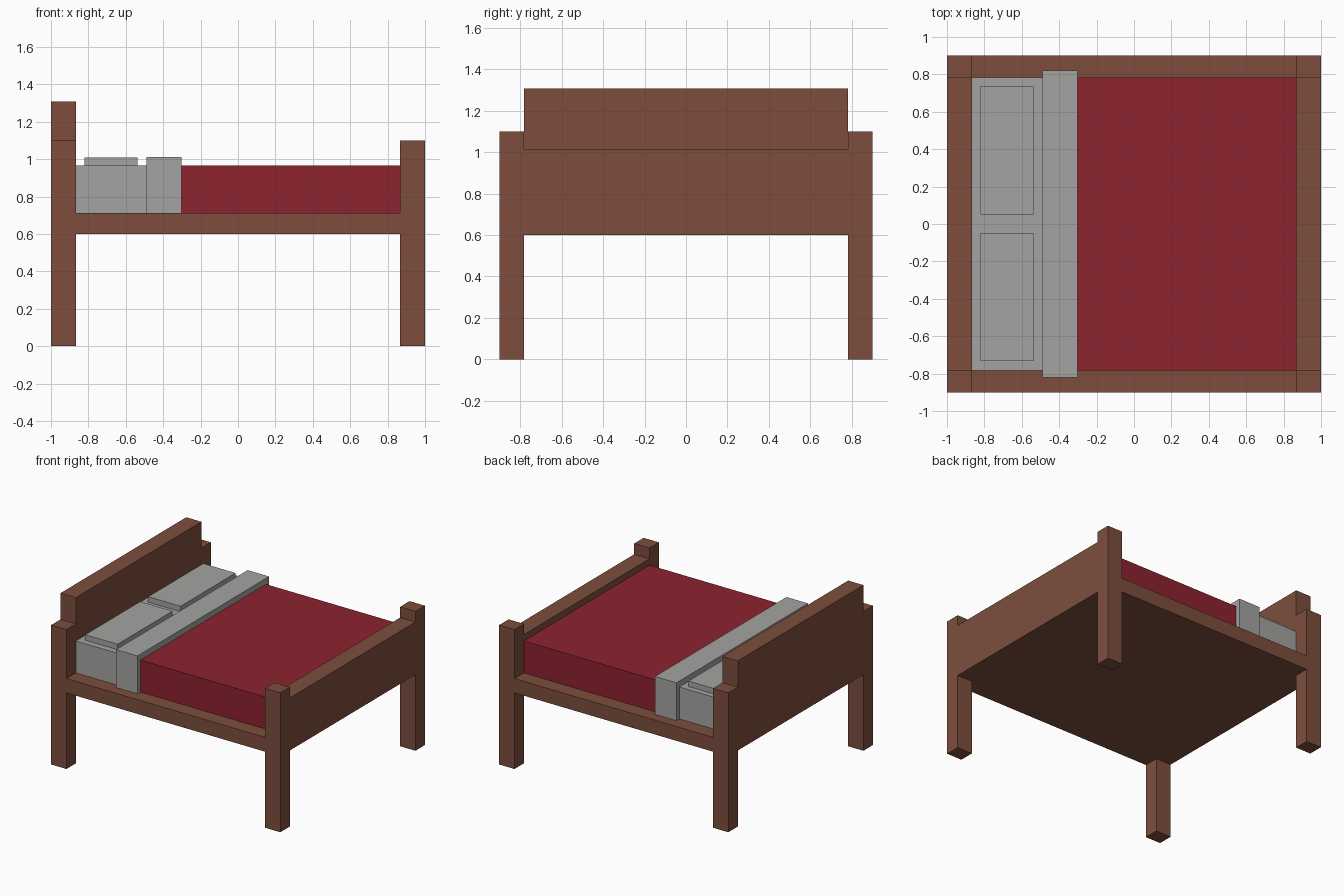
import bpy
import bmesh

if "Cube" in bpy.data.objects:
    bpy.data.objects.remove(bpy.data.objects["Cube"])


def material(name, rgb):
    m = bpy.data.materials.new(name)
    m.diffuse_color = (*rgb, 1)
    m.use_nodes = True
    m.node_tree.nodes["Principled BSDF"].inputs["Base Color"].default_value = m.diffuse_color
    return m


wood = material("brown wood", (0.205, 0.076, 0.047))
red = material("dark red", (0.262, 0.016, 0.028))
grey = material("grey linen", (0.37, 0.37, 0.36))


def box(name, x, y, z, mat):
    """Box from (min, max) ranges on each axis."""
    bm = bmesh.new()
    bmesh.ops.create_cube(bm, size=1)
    for v in bm.verts:
        v.co = [r[0] if c < 0 else r[1] for c, r in zip(v.co, (x, y, z))]
    me = bpy.data.meshes.new(name)
    bm.to_mesh(me)
    bm.free()
    me.materials.append(mat)
    ob = bpy.data.objects.new(name, me)
    bpy.context.collection.objects.link(ob)
    return ob


XI, YI = 0.867, 0.783    # inner faces of the posts
BASE, DECK = 0.60, 0.713  # frame underside and top

# Corner posts
for xn, x in (("head", (-1, -XI)), ("foot", (XI, 1))):
    for yn, y in (("front", (-0.9, -YI)), ("back", (YI, 0.9))):
        box(f"{xn}_{yn}_post", x, y, (0, 1.10), wood)

# Boards and solid bed frame
box("headboard", (-1, -XI), (-YI, YI), (BASE, 1.307), wood)
box("footboard", (XI, 1), (-YI, YI), (BASE, 1.015), wood)
box("bed_frame", (-XI, XI), (-0.9, 0.9), (BASE, DECK), wood)

# Mattress, folded sheet and blanket
box("mattress", (-XI, -0.49), (-YI, YI), (DECK, 0.965), grey)
box("folded_sheet", (-0.49, -0.303), (-0.82, 0.82), (DECK, 1.012), grey)
box("blanket", (-0.303, XI), (-YI, YI), (DECK, 0.965), red)

# Pillows
for name, y in (("front_pillow", (-0.733, -0.047)), ("back_pillow", (0.052, 0.738))):
    box(name, (-0.82, -0.538), y, (0.965, 1.008), grey)
